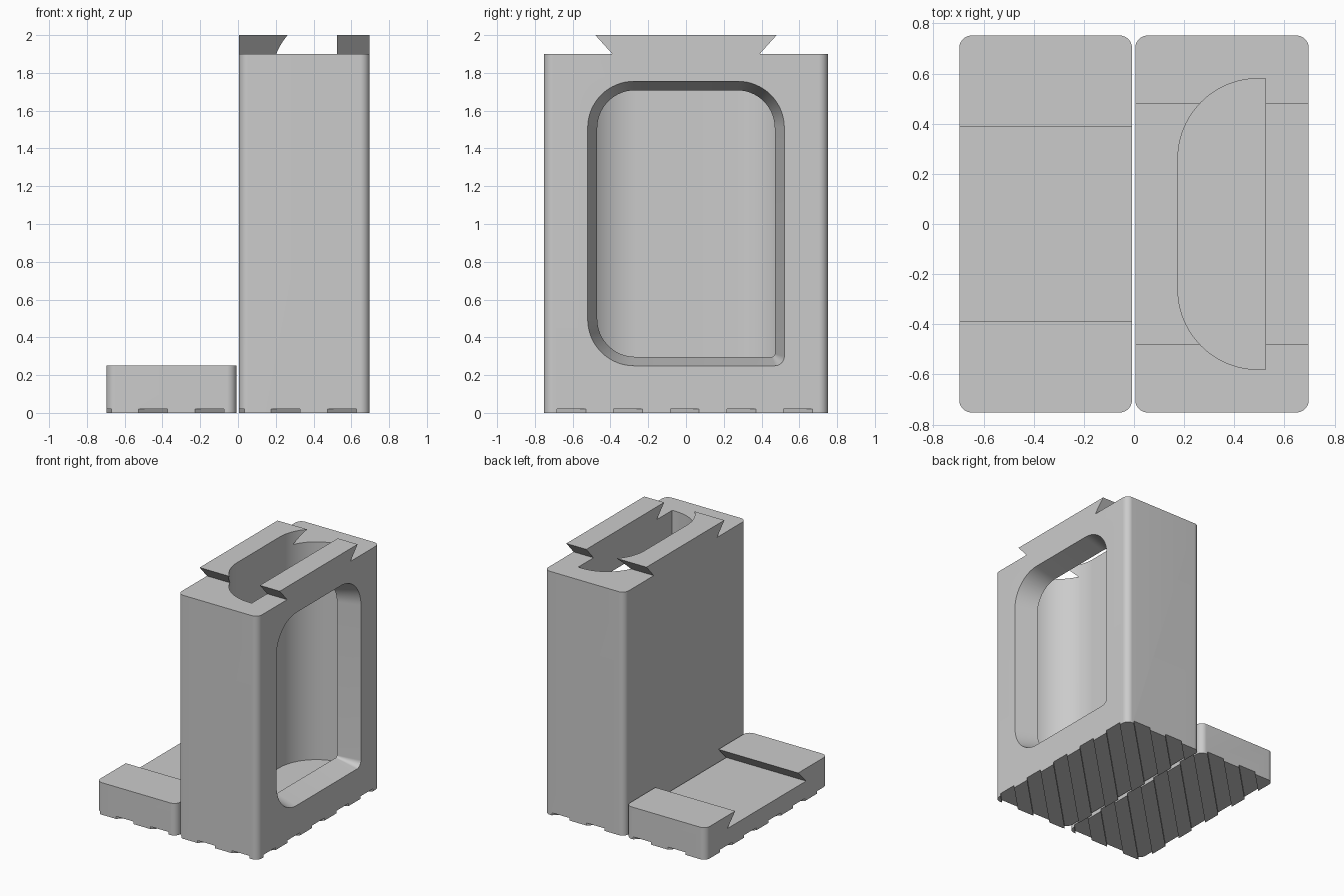
import bpy, bmesh, math

if "Cube" in bpy.data.objects:
    bpy.data.objects.remove(bpy.data.objects["Cube"])

grey = bpy.data.materials.new("plain_grey")
grey.diffuse_color = (0.6, 0.6, 0.6, 1)
grey.use_nodes = True
grey.node_tree.nodes["Principled BSDF"].inputs["Base Color"].default_value = grey.diffuse_color


def loft(name, loops):
    """Closed solid(s): each entry of loops is a (bottom, top) pair of matching point rings."""
    bm = bmesh.new()
    for a, b in loops:
        va = [bm.verts.new(p) for p in a]
        vb = [bm.verts.new(p) for p in b]
        n = len(va)
        bm.faces.new(va[::-1])
        bm.faces.new(vb)
        for i in range(n):
            j = (i + 1) % n
            bm.faces.new((va[i], va[j], vb[j], vb[i]))
    bmesh.ops.recalc_face_normals(bm, faces=bm.faces)
    me = bpy.data.meshes.new(name)
    bm.to_mesh(me)
    bm.free()
    me.materials.append(grey)
    ob = bpy.data.objects.new(name, me)
    bpy.context.collection.objects.link(ob)
    return ob


def arc(cx, cy, r, start, seg=16):
    return [(cx + r * math.cos(math.radians(start + 90 * i / seg)),
             cy + r * math.sin(math.radians(start + 90 * i / seg))) for i in range(seg + 1)]


def rounded(x0, x1, y0, y1, radii):
    """Rounded rectangle, radii ordered: upper right, upper left, lower left, lower right."""
    a, b, c, d = radii
    return (arc(x1 - a, y1 - a, a, 0) + arc(x0 + b, y1 - b, b, 90)
            + arc(x0 + c, y0 + c, c, 180) + arc(x1 - d, y0 + d, d, 270))


def prism_z(ring, z0, z1):
    return [(x, y, z0) for x, y in ring], [(x, y, z1) for x, y in ring]


def prism_x(ring, x0, x1):
    return [(x0, y, z) for y, z in ring], [(x1, y, z) for y, z in ring]


def cut(ob, cutter):
    m = ob.modifiers.new("cut", 'BOOLEAN')
    m.operation = 'DIFFERENCE'
    m.solver = 'EXACT'
    m.object = cutter
    bpy.context.view_layer.update()
    me = bpy.data.meshes.new_from_object(ob.evaluated_get(bpy.context.evaluated_depsgraph_get()))
    ob.modifiers.clear()
    ob.data = me
    bpy.data.objects.remove(cutter)


def cut_grip_grooves(ob, x_left):
    # diagonal grooves across the underside
    loops = []
    for k in range(-6, 3):
        s = x_left + 0.17 + 0.3 * k - 0.148
        ring = [(s, -0.9), (s + 0.153, -0.9), (s + 1.953, 0.9), (s + 1.8, 0.9)]
        loops.append(prism_z(ring, -0.05, 0.02))
    cut(ob, loft("groove_cutter", loops))


def smooth(ob):
    bpy.ops.object.select_all(action='DESELECT')
    ob.select_set(True)
    bpy.context.view_layer.objects.active = ob
    bpy.ops.object.shade_smooth_by_angle(angle=math.radians(30))


W, Y, R = 0.692, 0.752, [0.05] * 4

# Tall hollow body with a dovetail rail on top
body = loft("tall_body", [prism_z(rounded(0.005, 0.005 + W, -Y, Y, R), 0, 2)])
wedges = [prism_x([(s * 0.39, 1.9), (s, 1.9), (s, 2.1), (s * 0.57, 2.1)], -0.2, 0.9) for s in (-1, 1)]
cut(body, loft("rail_cutter", wedges))

# D-shaped cavity, open at the top
d_ring = ([(0.525, -0.58), (0.525, 0.58)] + arc(0.495, 0.26, 0.32, 90, 24)
          + arc(0.495, -0.26, 0.32, 180, 24))
cut(body, loft("cavity_cutter", [prism_z(d_ring, 0.2, 2.2)]))


# Tapered window on the right side, with one tight lower corner
def window_ring(x):
    t = (x - 0.525) / 0.17
    h, r = 0.47 + 0.05 * t, 0.2 + 0.045 * t
    ring = rounded(-h, h, 0.297 - 0.047 * t, 1.708 + 0.047 * t, [r, r, r, 0.015 + 0.035 * t])
    return [(x, y, z) for y, z in ring]


cut(body, loft("window_cutter", [(window_ring(0.5), window_ring(0.72))]))
cut_grip_grooves(body, 0.005)
smooth(body)

# Low base with a matching dovetail slot
base = loft("low_base", [prism_z(rounded(-0.697, -0.697 + W - 0.003, -Y, Y, R), 0, 0.25)])
slot = [(-0.485, 0.15), (0.485, 0.15), (0.34, 0.3), (-0.34, 0.3)]
cut(base, loft("slot_cutter", [prism_x(slot, -0.9, 0.2)]))
cut_grip_grooves(base, -0.697)
smooth(base)
